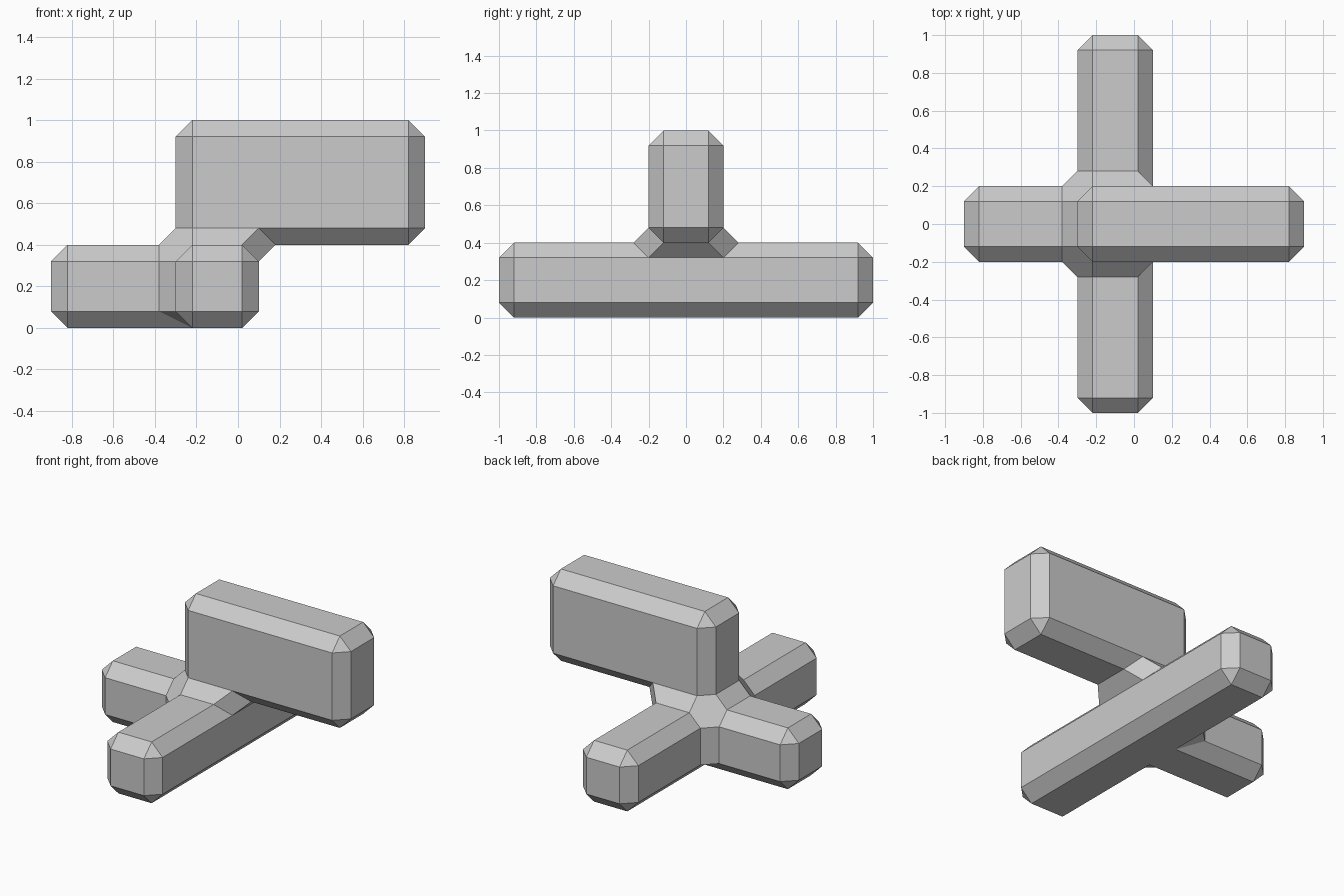
import bpy, bmesh
from mathutils import Vector

if "Cube" in bpy.data.objects:
    bpy.data.objects.remove(bpy.data.objects["Cube"])

# Grid cuts and filled cells that outline the joined beams
CUTS = ([-0.9, -0.3, 0.1, 0.9], [-1.0, -0.2, 0.2, 1.0], [0.0, 0.4, 1.0])
cells = {(1, 0, 0), (1, 1, 0), (1, 2, 0),   # cross beam
         (0, 1, 0),                         # low left arm
         (1, 1, 1), (2, 1, 1)}              # raised block

grey = bpy.data.materials.new("light grey")
grey.diffuse_color = (0.6, 0.6, 0.6, 1)
grey.use_nodes = True
grey.node_tree.nodes["Principled BSDF"].inputs["Base Color"].default_value = grey.diffuse_color

bm = bmesh.new()


def add_side(cell, axis, side):
    """One outer quad of a cell."""
    u, v = (axis + 1) % 3, (axis + 2) % 3
    ring = [(0, 0), (1, 0), (1, 1), (0, 1)]
    if not side:
        ring.reverse()
    verts = []
    for du, dv in ring:
        idx = list(cell)
        idx[axis] += side
        idx[u] += du
        idx[v] += dv
        verts.append(bm.verts.new(Vector([CUTS[k][idx[k]] for k in range(3)])))
    bm.faces.new(verts)


for cell in sorted(cells):
    for axis in range(3):
        for side in (0, 1):
            near = list(cell)
            near[axis] += 1 if side else -1
            if tuple(near) not in cells:
                add_side(cell, axis, side)

# Weld, and merge coplanar faces into clean panels
bmesh.ops.remove_doubles(bm, verts=bm.verts[:], dist=1e-4)
bmesh.ops.dissolve_limit(bm, angle_limit=0.02, verts=bm.verts[:], edges=bm.edges[:])
bmesh.ops.recalc_face_normals(bm, faces=bm.faces[:])

mesh = bpy.data.meshes.new("crossed_beams")
bm.to_mesh(mesh)
bm.free()
mesh.materials.append(grey)
obj = bpy.data.objects.new("crossed_beams", mesh)
bpy.context.collection.objects.link(obj)

# Single-step chamfer on every edge, inner corners included
bevel = obj.modifiers.new("chamfer", 'BEVEL')
bevel.width = 0.08
bevel.segments = 1
bevel.limit_method = 'ANGLE'
bevel.angle_limit = 0.5
bevel.use_clamp_overlap = False
